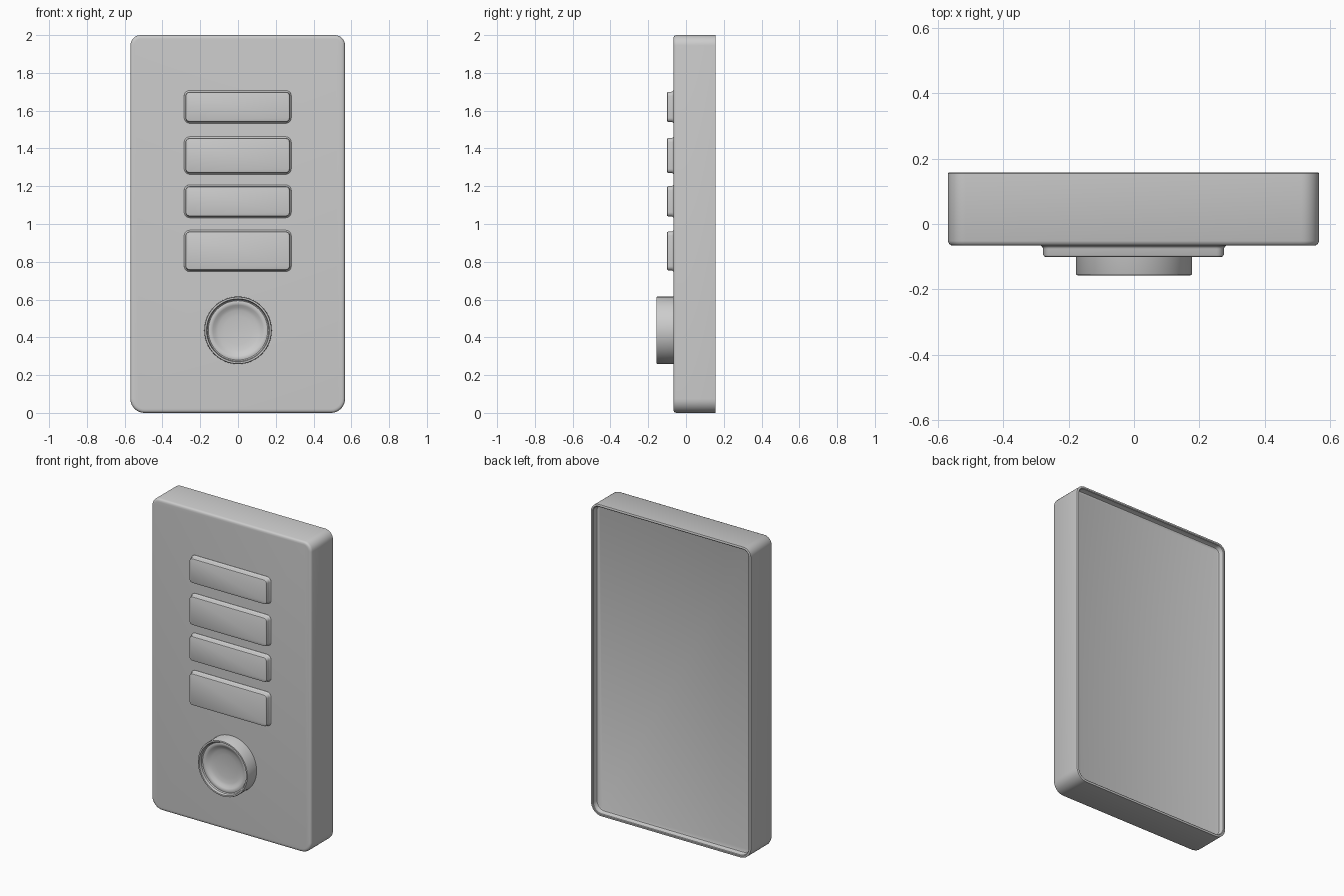
import bpy, bmesh, math

if "Cube" in bpy.data.objects:
    bpy.data.objects.remove(bpy.data.objects["Cube"])


def rounded_rect(x0, x1, z0, z1, r_low, r_top, inset, n=8):
    """Outline of a rounded rectangle in x/z, shrunk by inset."""
    x0, x1, z0, z1 = x0 + inset, x1 - inset, z0 + inset, z1 - inset
    rl, rt = max(r_low - inset, 0.004), max(r_top - inset, 0.004)
    corners = [(x1 - rt, z1 - rt, rt, 0), (x0 + rt, z1 - rt, rt, 90),
               (x0 + rl, z0 + rl, rl, 180), (x1 - rl, z0 + rl, rl, 270)]
    pts = []
    for cx, cz, r, start in corners:
        for i in range(n + 1):
            a = math.radians(start + 90 * i / n)
            pts.append((cx + r * math.cos(a), cz + r * math.sin(a)))
    return pts


def circle(cx, cz, r, n=64):
    return [(cx + r * math.cos(math.tau * i / n), cz + r * math.sin(math.tau * i / n))
            for i in range(n)]


def loft(name, layers):
    """Join a stack of (y, outline) loops into a closed, smooth solid."""
    bm = bmesh.new()
    loops = [[bm.verts.new((x, y, z)) for x, z in pts] for y, pts in layers]
    for a, b in zip(loops, loops[1:]):
        for i in range(len(a)):
            j = (i + 1) % len(a)
            bm.faces.new((a[i], a[j], b[j], b[i]))
    bm.faces.new(loops[0])
    bm.faces.new(loops[-1])
    bmesh.ops.recalc_face_normals(bm, faces=bm.faces)
    mesh = bpy.data.meshes.new(name)
    bm.to_mesh(mesh)
    bm.free()
    ob = bpy.data.objects.new(name, mesh)
    bpy.context.collection.objects.link(ob)
    bpy.ops.object.select_all(action='DESELECT')
    ob.select_set(True)
    bpy.context.view_layer.objects.active = ob
    bpy.ops.object.shade_smooth_by_angle(angle=math.radians(35))
    return ob


# Housing: softened front edge, thin rim and shallow recess at the back
body_profile = [(-0.066, 0.02), (-0.065, 0.01), (-0.061, 0.004), (-0.052, 0.0),
                (0.155, 0.0), (0.157, 0.003), (0.157, 0.012), (0.154, 0.016),
                (0.132, 0.018), (0.125, 0.022), (0.122, 0.03)]
loft("housing", [(y, rounded_rect(-0.57, 0.567, 0, 2, 0.075, 0.055, d))
                 for y, d in body_profile])

# Four raised call buttons with a small flare where they meet the plate
button_profile = [(-0.060, -0.008), (-0.067, -0.007), (-0.071, -0.002), (-0.076, 0.0),
                  (-0.094, 0.0), (-0.099, 0.003), (-0.101, 0.008)]
for i, (z0, z1) in enumerate([(0.755, 0.96), (1.04, 1.20), (1.27, 1.455), (1.54, 1.70)]):
    loft(f"button_{i + 1}", [(y, rounded_rect(-0.278, 0.275, z0, z1, 0.022, 0.022, d, 5))
                             for y, d in button_profile])

# Round push knob with a raised rim and a dished centre
knob_profile = [(-0.060, 0.180), (-0.070, 0.178), (-0.152, 0.178), (-0.156, 0.176),
                (-0.157, 0.172), (-0.156, 0.167), (-0.140, 0.163), (-0.135, 0.157),
                (-0.136, 0.150), (-0.136, 0.142), (-0.132, 0.133), (-0.124, 0.122),
                (-0.118, 0.105), (-0.114, 0.075), (-0.112, 0.040), (-0.111, 0.01)]
loft("knob", [(y, circle(0, 0.437, r)) for y, r in knob_profile])
